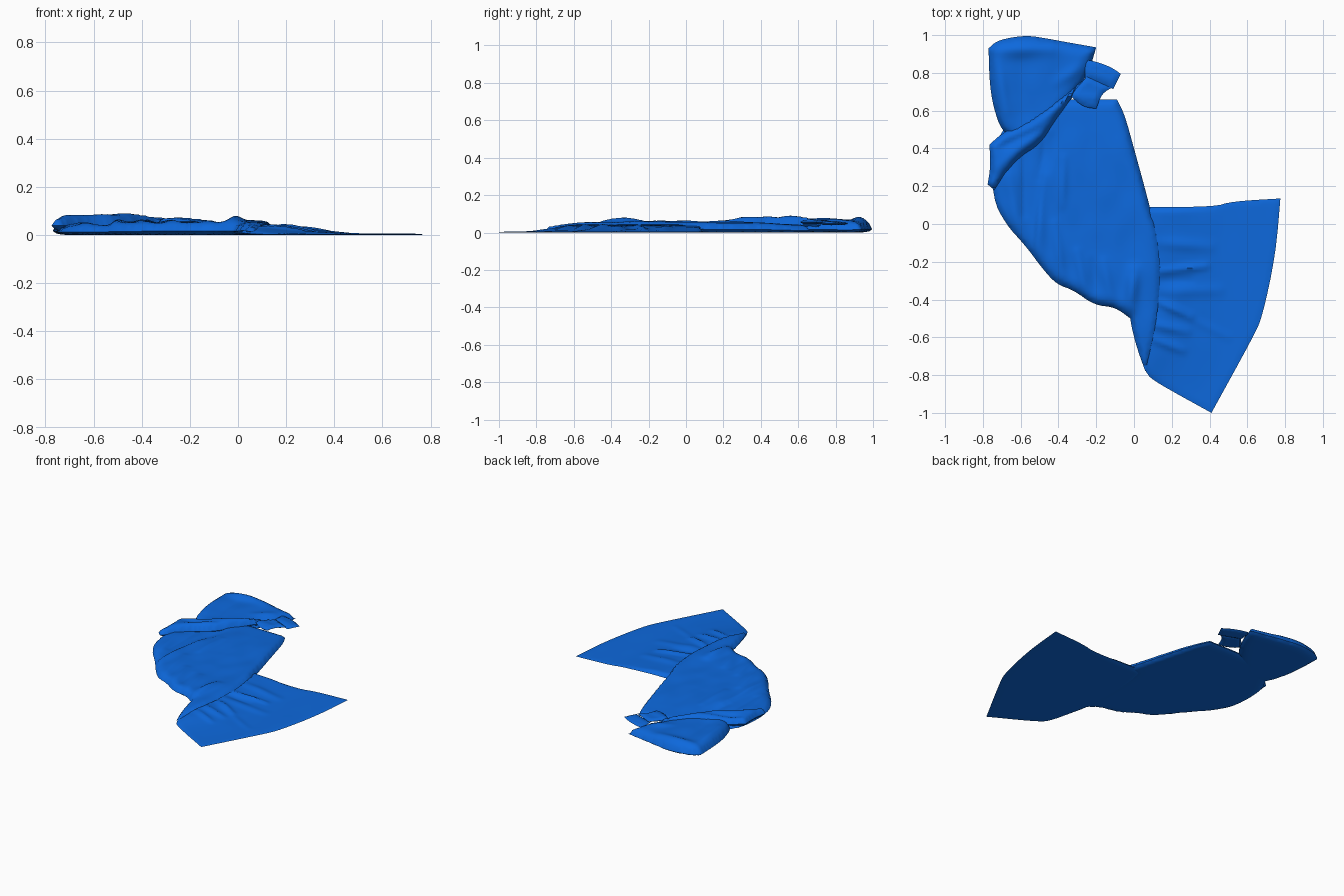
import bpy, bmesh, math
from mathutils import Vector, noise
from mathutils.geometry import delaunay_2d_cdt

STEP = 0.016
mat = bpy.data.materials.new("blue_fabric")
mat.diffuse_color = (0.004, 0.14, 0.72, 1)


def seg_dist(p, a, b):
    ab = b - a
    t = max(0, min(1, (p - a).dot(ab) / max(ab.length_squared, 1e-9)))
    return (p - a - ab * t).length, t


def soften(pts):
    # round mild bends, keep sharp corners, then resample
    pts = [Vector(p) for p in pts]
    for _ in range(2):
        out = []
        for i, p in enumerate(pts):
            a, b = pts[i - 1], pts[(i + 1) % len(pts)]
            if (p - a).angle(b - p, 0) < math.radians(42):
                out += [p.lerp(a, 0.25), p.lerp(b, 0.25)]
            else:
                out.append(p)
        pts = out
    res = []
    for i, p in enumerate(pts):
        q = pts[(i + 1) % len(pts)]
        n = max(1, round((q - p).length / STEP))
        res += [p.lerp(q, k / n) for k in range(n)]
    return res


def inside(p, poly):
    c = False
    for i, a in enumerate(poly):
        b = poly[i - 1]
        if (a.y > p.y) != (b.y > p.y) and p.x < (b.x - a.x) * (p.y - a.y) / (b.y - a.y) + a.x:
            c = not c
    return c


def folds(p, ridges):
    # each ridge: x1, y1, x2, y2, height, width; tapers along its length
    z = 0
    for x1, y1, x2, y2, h, w in ridges:
        d, t = seg_dist(p, Vector((x1, y1)), Vector((x2, y2)))
        z += h * math.exp(-(d / w) ** 2) * (0.5 + 0.5 * math.sin(math.pi * t))
    return z


def sheet(name, outline, top, bottom, ridges=(), radius=0.06, rim=0.4, rough=0.006):
    # closed layer of cloth between a top and a bottom height function
    loop = soften(outline)
    n = len(loop)
    rimsegs = [(loop[i], loop[(i + 1) % n]) for i in range(n)]
    xs, ys = [p.x for p in loop], [p.y for p in loop]
    pts = list(loop)
    for j in range(int((max(ys) - min(ys)) / STEP) + 1):
        for i in range(int((max(xs) - min(xs)) / STEP) + 1):
            p = Vector((min(xs) + (i + 0.5 * (j % 2)) * STEP, min(ys) + j * STEP))
            if inside(p, loop) and min(seg_dist(p, a, b)[0] for a, b in rimsegs) > STEP * 0.5:
                pts.append(p)
    vs, _, fs, *_ = delaunay_2d_cdt(pts, [(i, (i + 1) % n) for i in range(n)], [], 1, 1e-6)
    bm = bmesh.new()
    up, down = [], []
    for p in vs:
        d = min(seg_dist(p, a, b)[0] for a, b in rimsegs)
        B = bottom(p)
        T = top(p) + folds(p, ridges)
        thick = max(T - B, 0.003)
        T = B + thick + min(1, thick / 0.03) * rough * noise.noise(Vector((p.x * 9, p.y * 6, 3)))
        mid = B + (T - B) * rim
        k = 1 - max(0, 1 - d / radius)
        k = math.sqrt(max(0, 1 - (1 - k) ** 2))
        v = bm.verts.new((p.x, p.y, max(0.001, mid + (T - mid) * k)))
        up.append(v)
        down.append(v if d < 1e-5 else bm.verts.new((p.x, p.y, max(0, mid + (B - mid) * k))))
    for f in fs:
        bm.faces.new([up[i] for i in f])
        g = [down[i] for i in reversed(f)]
        if not all(v in up for v in g):
            bm.faces.new(g)
    bmesh.ops.recalc_face_normals(bm, faces=bm.faces)
    me = bpy.data.meshes.new(name)
    bm.to_mesh(me)
    bm.free()
    me.materials.append(mat)
    ob = bpy.data.objects.new(name, me)
    bpy.context.collection.objects.link(ob)
    bpy.ops.object.select_all(action='DESELECT')
    ob.select_set(True)
    bpy.context.view_layer.objects.active = ob
    bpy.ops.object.shade_smooth_by_angle(angle=math.radians(50))


def ramp(v, a, b):
    t = max(0, min(1, (v - a) / (b - a)))
    return t * t * (3 - 2 * t)


floor = lambda p: 0.0

# flared skirt panel lying flat, with gathers radiating from the waist
sheet("skirt_panel",
      [(0.0, 0.09), (0.42, 0.09), (0.52, 0.12), (0.775, 0.135), (0.75, -0.16), (0.68, -0.49),
       (0.63, -0.6), (0.41, -1.0), (0.12, -0.84), (0.06, -0.79), (0.01, -0.62), (-0.02, -0.5), (-0.06, -0.2)],
      lambda p: 0.005 + 0.03 * (1 - ramp(p.x, 0.05, 0.5)) * ramp(p.y, -0.92, -0.55), floor,
      [(0.12, -0.25, 0.38, -0.225, 0.016, 0.018), (0.12, -0.3, 0.3, -0.3, -0.008, 0.02),
       (0.12, -0.41, 0.3, -0.49, 0.016, 0.02), (0.1, -0.53, 0.28, -0.57, 0.014, 0.022),
       (0.1, -0.61, 0.26, -0.67, 0.012, 0.018), (0.1, -0.36, 0.45, -0.35, 0.009, 0.03),
       (0.12, -0.1, 0.4, -0.12, 0.01, 0.03), (0.3, -0.5, 0.5, -0.6, 0.005, 0.02)], 0.04, 0.3)

# bodice: the long folded middle, its edge resting over the skirt
sheet("bodice",
      [(-0.09, 0.66), (-0.05, 0.58), (0.0, 0.4), (0.085, 0.09), (0.13, -0.12), (0.14, -0.28),
       (0.12, -0.52), (0.06, -0.78), (0.02, -0.67), (-0.01, -0.56), (-0.02, -0.5), (-0.1, -0.44),
       (-0.21, -0.43), (-0.32, -0.35), (-0.41, -0.32), (-0.49, -0.23), (-0.57, -0.12), (-0.68, 0.0),
       (-0.75, 0.14), (-0.75, 0.4), (-0.69, 0.5), (-0.6, 0.66), (-0.3, 0.66)],
      lambda p: 0.052 + 0.006 * ramp(p.x, 0, 0.1) - 0.012 * ramp(p.y, 0.35, 0.65)
      - 0.015 * ramp(-p.y, 0.55, 0.78) - 0.012 * ramp(-p.x - 0.5 + 0.12 * p.y, 0, 0.03),
      lambda p: 0.035 * ramp(p.x, -0.02, 0.1) * ramp(-p.y, -0.1, 0.05) * ramp(p.y, -0.8, -0.6),
      [(-0.02, -0.43, 0.0, -0.25, 0.028, 0.035), (-0.12, -0.4, -0.16, -0.2, 0.01, 0.025),
       (-0.26, -0.36, -0.3, -0.15, 0.012, 0.025), (-0.38, -0.27, -0.42, 0.0, 0.011, 0.025),
       (-0.5, -0.15, -0.5, 0.2, 0.012, 0.03), (-0.62, 0.0, -0.66, 0.25, 0.012, 0.03),
       (-0.47, 0.3, -0.45, 0.45, -0.015, 0.03), (-0.38, 0.1, -0.37, 0.35, 0.009, 0.02),
       (-0.58, 0.05, -0.58, 0.4, -0.01, 0.02), (-0.2, -0.35, -0.22, -0.2, -0.008, 0.02)], 0.06, 0.3)

# top end of the garment folded over
sheet("folded_top",
      [(-0.77, 0.93), (-0.72, 0.975), (-0.57, 1.0), (-0.45, 0.98), (-0.37, 0.965), (-0.2, 0.935), (-0.24, 0.8),
       (-0.33, 0.66), (-0.5, 0.45), (-0.6, 0.42), (-0.7, 0.49), (-0.745, 0.62), (-0.765, 0.75)],
      lambda p: 0.066 - 0.008 * ramp(p.x, -0.4, -0.2), floor,
      [(-0.7, 0.92, -0.45, 0.93, 0.018, 0.04), (-0.68, 0.6, -0.72, 0.85, 0.01, 0.03),
       (-0.4, 0.75, -0.3, 0.82, 0.012, 0.03), (-0.58, 0.6, -0.6, 0.85, -0.008, 0.04)], 0.07, 0.25)

# rolled strap crossing diagonally over the body
sheet("diagonal_roll",
      [(-0.24, 0.78), (-0.33, 0.67), (-0.42, 0.54), (-0.5, 0.42), (-0.6, 0.36), (-0.68, 0.27), (-0.74, 0.18),
       (-0.775, 0.21), (-0.76, 0.3), (-0.765, 0.42), (-0.7, 0.48), (-0.58, 0.54), (-0.42, 0.65)],
      lambda p: 0.075, lambda p: 0.015,
      [(-0.28, 0.72, -0.62, 0.45, 0.012, 0.03), (-0.45, 0.53, -0.72, 0.3, 0.012, 0.03),
       (-0.5, 0.5, -0.72, 0.4, -0.012, 0.02)], 0.05, 0.4)

# small strap ends poking out
sheet("strap_end_upper", [(-0.26, 0.87), (-0.2, 0.86), (-0.12, 0.83), (-0.07, 0.795), (-0.11, 0.715), (-0.26, 0.77)],
      lambda p: 0.056, lambda p: 0.04, [(-0.25, 0.81, -0.1, 0.76, 0.006, 0.02)], 0.02, 0.5, 0.003)
sheet("strap_end_lower", [(-0.25, 0.78), (-0.12, 0.72), (-0.17, 0.69), (-0.2, 0.61), (-0.27, 0.62), (-0.34, 0.68)],
      lambda p: 0.066, lambda p: 0.045, [(-0.3, 0.68, -0.18, 0.66, 0.006, 0.02)], 0.02, 0.5, 0.003)
